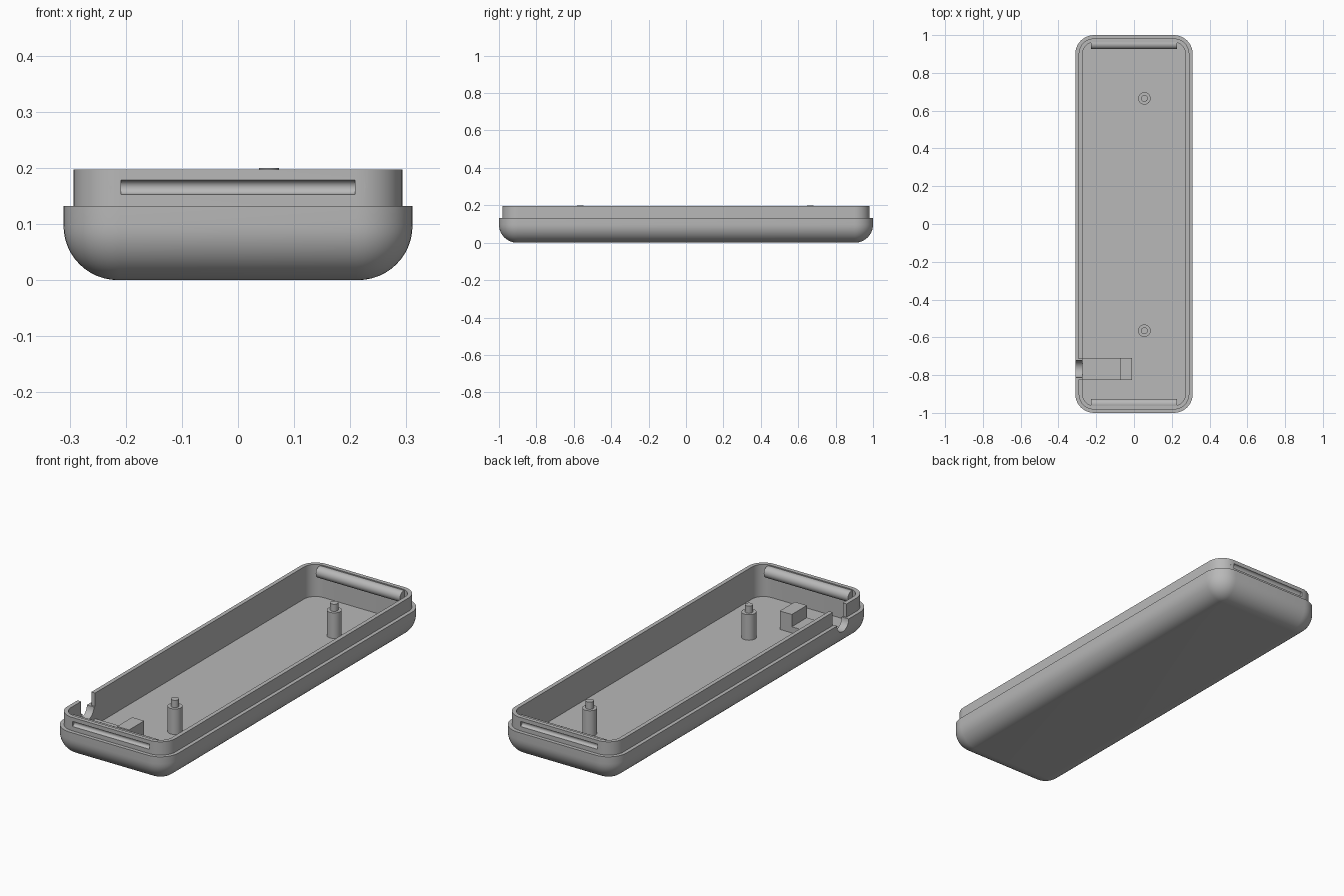
import bpy
import bmesh
import math
from mathutils import Matrix

if "Cube" in bpy.data.objects:
    bpy.data.objects.remove(bpy.data.objects["Cube"], do_unlink=True)

HALF_X, HALF_Y, CORNER = 0.311, 1.0, 0.1
RIM, LIP, FLOOR = 0.132, 0.197, 0.04
FILLET = 0.097

grey = bpy.data.materials.new("plastic grey")
grey.use_nodes = True
colour = (0.48, 0.48, 0.48, 1)
grey.diffuse_color = colour
grey.node_tree.nodes["Principled BSDF"].inputs["Base Color"].default_value = colour


def finish(name, bm):
    bmesh.ops.recalc_face_normals(bm, faces=bm.faces)
    mesh = bpy.data.meshes.new(name)
    bm.to_mesh(mesh)
    bm.free()
    mesh.materials.append(grey)
    obj = bpy.data.objects.new(name, mesh)
    bpy.context.scene.collection.objects.link(obj)
    return obj


def ring(bm, inset, z, steps=10):
    """Rounded rectangle of vertices, inset from the outer outline."""
    r = CORNER - inset
    verts = []
    for quarter, (sx, sy) in enumerate([(1, 1), (-1, 1), (-1, -1), (1, -1)]):
        for i in range(steps + 1):
            a = (quarter + i / steps) * math.pi / 2
            verts.append(bm.verts.new((sx * (HALF_X - CORNER) + r * math.cos(a),
                                       sy * (HALF_Y - CORNER) + r * math.sin(a), z)))
    return verts


def box(name, x, y, z):
    bm = bmesh.new()
    bmesh.ops.create_cube(bm, size=1)
    for v in bm.verts:
        v.co = [lo + (c + 0.5) * (hi - lo) for c, (lo, hi) in zip(v.co, (x, y, z))]
    return finish(name, bm)


def rod(name, centre, radius, length, axis="Z", segments=32):
    bm = bmesh.new()
    turn = Matrix.Rotation(math.pi / 2, 4, "Y") if axis == "X" else Matrix()
    bmesh.ops.create_cone(bm, cap_ends=True, segments=segments, radius1=radius,
                          radius2=radius, depth=length,
                          matrix=Matrix.Translation(centre) @ turn)
    return finish(name, bm)


def combine(target, tool, operation):
    """Apply a boolean and remove the tool object."""
    mod = target.modifiers.new("boolean", "BOOLEAN")
    mod.operation, mod.object, mod.solver = operation, tool, "EXACT"
    depsgraph = bpy.context.evaluated_depsgraph_get()
    depsgraph.update()
    result = bpy.data.meshes.new_from_object(target.evaluated_get(depsgraph))
    target.modifiers.clear()
    target.data = result
    bpy.data.objects.remove(tool, do_unlink=True)


# Tray: rounded base, stepped rim, thin lip and open cavity
profile = []
for i in range(13):
    a = i / 12 * math.pi / 2
    profile.append((FILLET * (1 - math.sin(a)), FILLET * (1 - math.cos(a))))
profile += [(0, RIM), (0.018, RIM), (0.018, LIP), (0.038, LIP), (0.038, FLOOR)]

bm = bmesh.new()
rings = [ring(bm, inset, z) for inset, z in profile]
for low, high in zip(rings, rings[1:]):
    for i in range(len(low)):
        j = (i + 1) % len(low)
        bm.faces.new((low[i], low[j], high[j], high[i]))
bm.faces.new(rings[0])
bm.faces.new(rings[-1])
tray = finish("tray", bm)

# Rounded bar inside each end, with a snap groove outside
for side in (-1, 1):
    combine(tray, rod("end_bar", (0, side * 0.953, 0.166), 0.0275, 0.455, "X"), "UNION")
    combine(tray, rod("end_groove", (0, side * 0.982, 0.1655), 0.0125, 0.417, "X"),
            "DIFFERENCE")

# Cable opening in the side wall
combine(tray, box("lip_gap", (-0.36, -0.24), (-0.822, -0.715), (RIM, 0.25)), "DIFFERENCE")
combine(tray, rod("cable_hole", (-0.3, -0.768, RIM), 0.045, 0.12, "X"), "DIFFERENCE")

parts = [tray]

# Mounting posts with locating pins
for name, y in (("front", -0.565), ("back", 0.665)):
    parts.append(rod(name + "_post", (0.055, y, 0.1), 0.033, 0.13))
    parts.append(rod(name + "_pin", (0.055, y, 0.18), 0.018, 0.04))

# Connector seat and its stop block
parts.append(box("connector_seat", (-0.275, -0.075), (-0.827, -0.71), (0.035, 0.07)))
parts.append(box("stop_block", (-0.075, -0.01), (-0.827, -0.71), (0.035, 0.13)))

bpy.ops.object.select_all(action="DESELECT")
for obj in parts:
    obj.select_set(True)
bpy.context.view_layer.objects.active = tray
bpy.ops.object.shade_smooth_by_angle(angle=math.radians(30))
